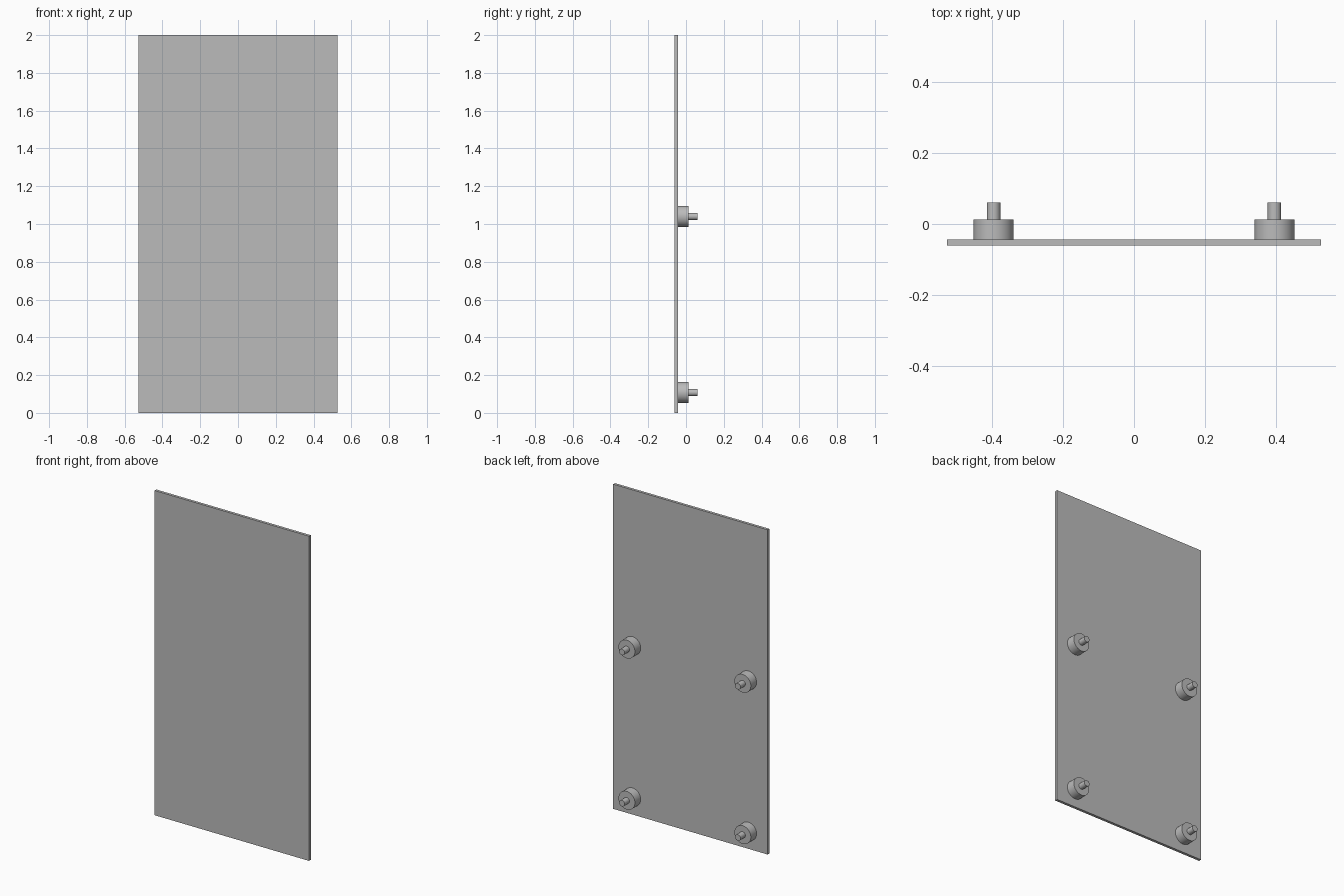
import bpy
import math

cube = bpy.data.objects.get("Cube")
if cube:
    bpy.data.objects.remove(cube, do_unlink=True)

grey = bpy.data.materials.new("plain grey")
grey.use_nodes = True
colour = (0.5, 0.5, 0.5, 1)
grey.diffuse_color = colour
grey.node_tree.nodes["Principled BSDF"].inputs["Base Color"].default_value = colour

FRONT, PANEL_BACK, BOSS_BACK, PIN_BACK = -0.06, -0.043, 0.013, 0.06


def round_part(name, x, z, radius, y0, y1):
    """Smooth cylinder running along y from y0 to y1."""
    bpy.ops.mesh.primitive_cylinder_add(
        vertices=48, radius=radius, depth=y1 - y0,
        location=(x, (y0 + y1) / 2, z), rotation=(math.pi / 2, 0, 0))
    part = bpy.context.object
    part.name = name
    part.data.materials.append(grey)
    bpy.ops.object.shade_smooth_by_angle(angle=math.radians(30))


# Thin upright panel
bpy.ops.mesh.primitive_cube_add(size=1, location=(0, (FRONT + PANEL_BACK) / 2, 1))
panel = bpy.context.object
panel.name = "panel"
panel.dimensions = (1.052, PANEL_BACK - FRONT, 2)
bpy.ops.object.transform_apply(location=False, rotation=False, scale=True)
panel.data.materials.append(grey)

# Four mounts on the back: a wide boss with a narrow pin
for side, x in (("left", 0.395), ("right", -0.395)):
    for level, z in (("lower", 0.108), ("upper", 1.04)):
        round_part(f"{level}_{side}_boss", x, z, 0.056, PANEL_BACK, BOSS_BACK)
        round_part(f"{level}_{side}_pin", x, z, 0.019, BOSS_BACK, PIN_BACK)
